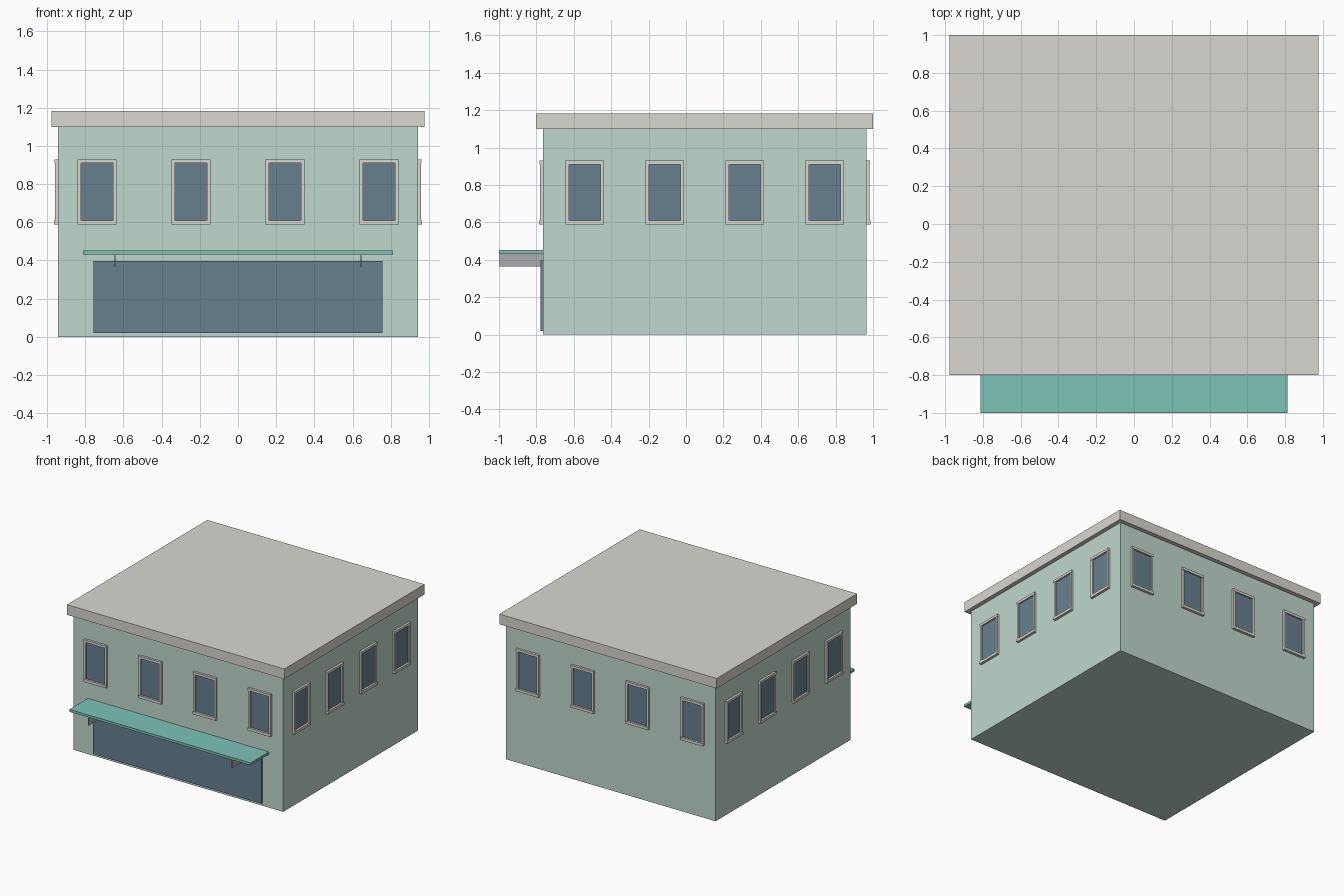
import bpy, math
from mathutils import Matrix, Vector

if "Cube" in bpy.data.objects:
    bpy.data.objects.remove(bpy.data.objects["Cube"])


def material(name, rgb):
    m = bpy.data.materials.new(name)
    m.diffuse_color = (*rgb, 1)
    m.use_nodes = True
    m.node_tree.nodes["Principled BSDF"].inputs["Base Color"].default_value = m.diffuse_color
    return m


WALL = material("mint_wall", (0.53, 0.69, 0.61))
TRIM = material("stone_trim", (0.69, 0.68, 0.63))
GLASS = material("blue_glass", (0.14, 0.22, 0.28))
AWNING = material("teal_awning", (0.20, 0.54, 0.47))
METAL = material("bracket_metal", (0.42, 0.42, 0.45))


def box(name, lo, hi, mat, place=Matrix()):
    """Box between two corners, moved by an optional placement matrix."""
    lo, hi = Vector(lo), Vector(hi)
    bpy.ops.mesh.primitive_cube_add(size=1)
    ob = bpy.context.object
    ob.name = name
    size = Matrix.Diagonal((*(hi - lo), 1))
    ob.data.transform(place @ Matrix.Translation((lo + hi) / 2) @ size)
    ob.data.materials.append(mat)
    return ob


CY = 0.10               # building centre in y
HX, HY = 0.942, 0.865   # wall half sizes
FRONT = CY - HY

# Walls and roof slab
box("walls", (-HX, FRONT, 0), (HX, CY + HY, 1.10), WALL)
box("roof_slab", (-0.976, -0.80, 1.10), (0.976, 1.0, 1.182), TRIM)


# One window, built around the origin and facing -y
def window(name, place):
    box(name + "_glass", (-0.085, -0.005, 0.605), (0.085, 0.005, 0.915), GLASS, place)
    for side in (-1, 1):
        x = side * 0.093
        box(name + "_jamb", (x - 0.009, -0.016, 0.605), (x + 0.009, 0.005, 0.912), TRIM, place)
    box(name + "_lintel", (-0.103, -0.018, 0.91), (0.103, 0.005, 0.93), TRIM, place)
    box(name + "_sill", (-0.103, -0.021, 0.588), (0.103, 0.005, 0.61), TRIM, place)


# Four windows on each of the four walls
walls = [("front", 0, HY, 0.492), ("right", 90, HX, 0.428),
         ("back", 180, HY, 0.492), ("left", 270, HX, 0.428)]
for wall, angle, depth, pitch in walls:
    turn = Matrix.Translation((0, CY, 0)) @ Matrix.Rotation(math.radians(angle), 4, 'Z')
    for i in range(4):
        window(wall + "_window", turn @ Matrix.Translation(((i - 1.5) * pitch, -depth, 0)))

# Shop front glass, awning and its two brackets
box("shop_window", (-0.757, FRONT - 0.012, 0.02), (0.757, FRONT + 0.005, 0.397), GLASS)
box("awning", (-0.813, -1.0, 0.432), (0.813, FRONT + 0.005, 0.452), AWNING)
for side in (-1, 1):
    x = side * 0.645
    box("awning_bracket", (x - 0.003, -0.998, 0.365), (x + 0.003, FRONT + 0.005, 0.434), METAL)
